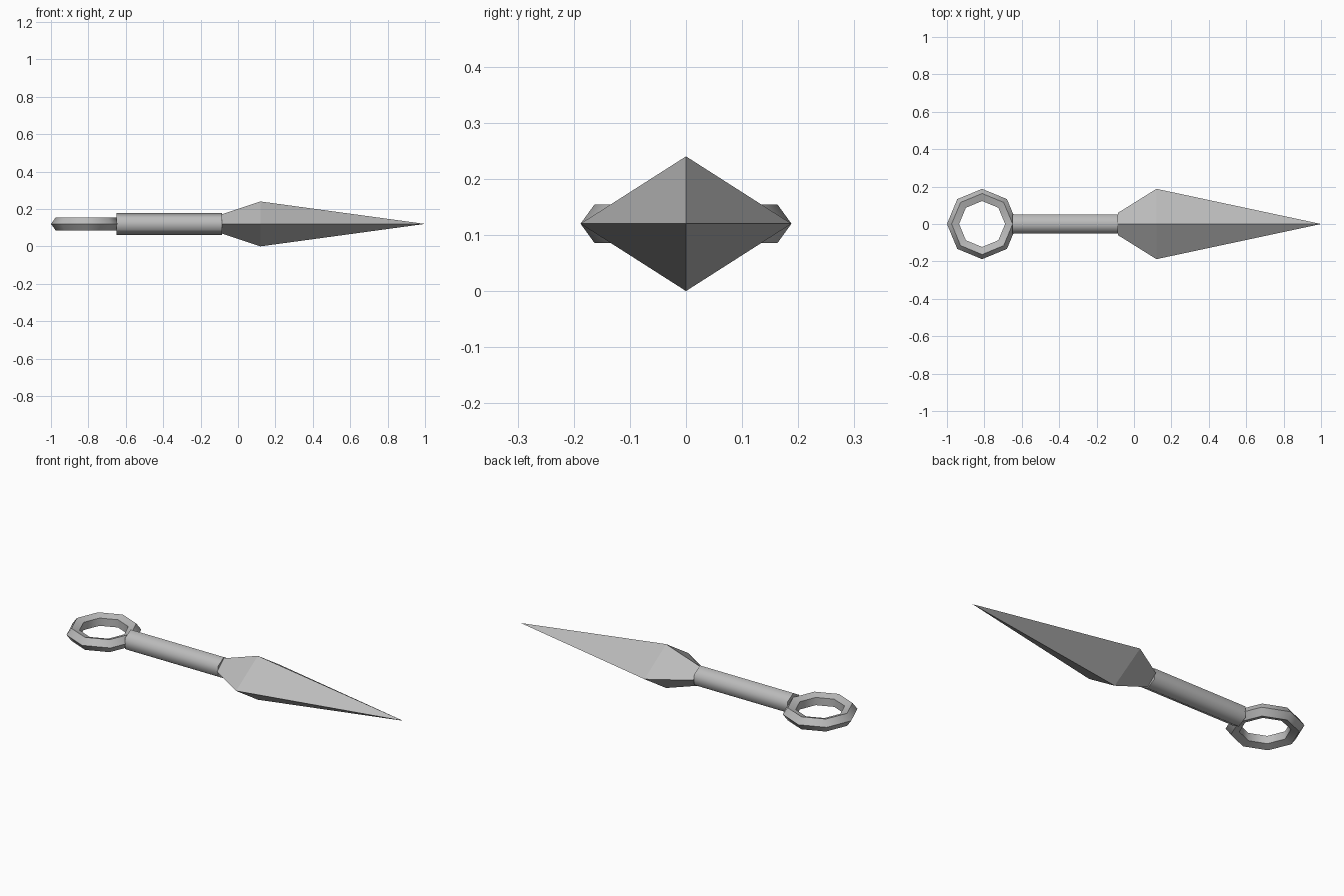
import bpy, bmesh, math
from mathutils import Matrix, Vector

if "Cube" in bpy.data.objects:
    bpy.data.objects.remove(bpy.data.objects["Cube"], do_unlink=True)

MID = 0.12  # height of the long axis

steel = bpy.data.materials.new("grey_steel")
steel.use_nodes = True
grey = (0.5, 0.5, 0.5, 1)
steel.diffuse_color = grey
steel.node_tree.nodes["Principled BSDF"].inputs["Base Color"].default_value = grey


def finish(name, bm, smooth_angle=None):
    bmesh.ops.recalc_face_normals(bm, faces=bm.faces)
    mesh = bpy.data.meshes.new(name)
    bm.to_mesh(mesh)
    bm.free()
    mesh.materials.append(steel)
    obj = bpy.data.objects.new(name, mesh)
    bpy.context.collection.objects.link(obj)
    if smooth_angle:
        bpy.ops.object.select_all(action="DESELECT")
        obj.select_set(True)
        bpy.context.view_layer.objects.active = obj
        bpy.ops.object.shade_smooth_by_angle(angle=math.radians(smooth_angle))
    return obj


# Blade: diamond sections running to a point
bm = bmesh.new()


def diamond(x, half_y, half_z):
    return [bm.verts.new((x, y, MID + z)) for y, z in
            ((half_y, 0), (0, half_z), (-half_y, 0), (0, -half_z))]


neck = diamond(-0.085, 0.06, 0.052)
shoulder = diamond(0.12, 0.188, 0.12)
tip = bm.verts.new((1, 0, MID))
bm.faces.new(neck)
for i in range(4):
    j = (i + 1) % 4
    bm.faces.new((neck[i], neck[j], shoulder[j], shoulder[i]))
    bm.faces.new((shoulder[i], shoulder[j], tip))
finish("blade", bm)

# Handle: hexagonal grip along x with an edge on top
bm = bmesh.new()
bmesh.ops.create_cone(bm, cap_ends=True, segments=6, radius1=0.058, radius2=0.058, depth=0.565,
                      matrix=Matrix.Translation((-0.3675, 0, MID)) @ Matrix.Rotation(math.pi / 2, 4, "Y")
                      @ Matrix.Rotation(math.pi / 6, 4, "Z"))
top = max(bm.verts, key=lambda v: v.co.z)
if top.co.z < MID + 0.055:  # turn so that an edge is highest
    bmesh.ops.rotate(bm, verts=bm.verts, cent=Vector((0, 0, MID)),
                     matrix=Matrix.Rotation(math.pi / 6, 3, "X"))
finish("handle", bm, 70)

# Ring pommel: eight segments with a five-sided section, point outward
bm = bmesh.new()
SEGMENTS, SIDES, MAJOR, MINOR = 8, 5, 0.152, 0.036
loops = []
for i in range(SEGMENTS):
    a = math.tau * i / SEGMENTS
    loop = []
    for j in range(SIDES):
        b = math.tau * j / SIDES
        r = MAJOR + MINOR * math.cos(b)
        loop.append(bm.verts.new((-0.812 + r * math.cos(a), r * math.sin(a), MID + MINOR * math.sin(b))))
    loops.append(loop)
for i in range(SEGMENTS):
    p, q = loops[i], loops[(i + 1) % SEGMENTS]
    for j in range(SIDES):
        k = (j + 1) % SIDES
        bm.faces.new((p[j], q[j], q[k], p[k]))
finish("ring_pommel", bm, 50)
